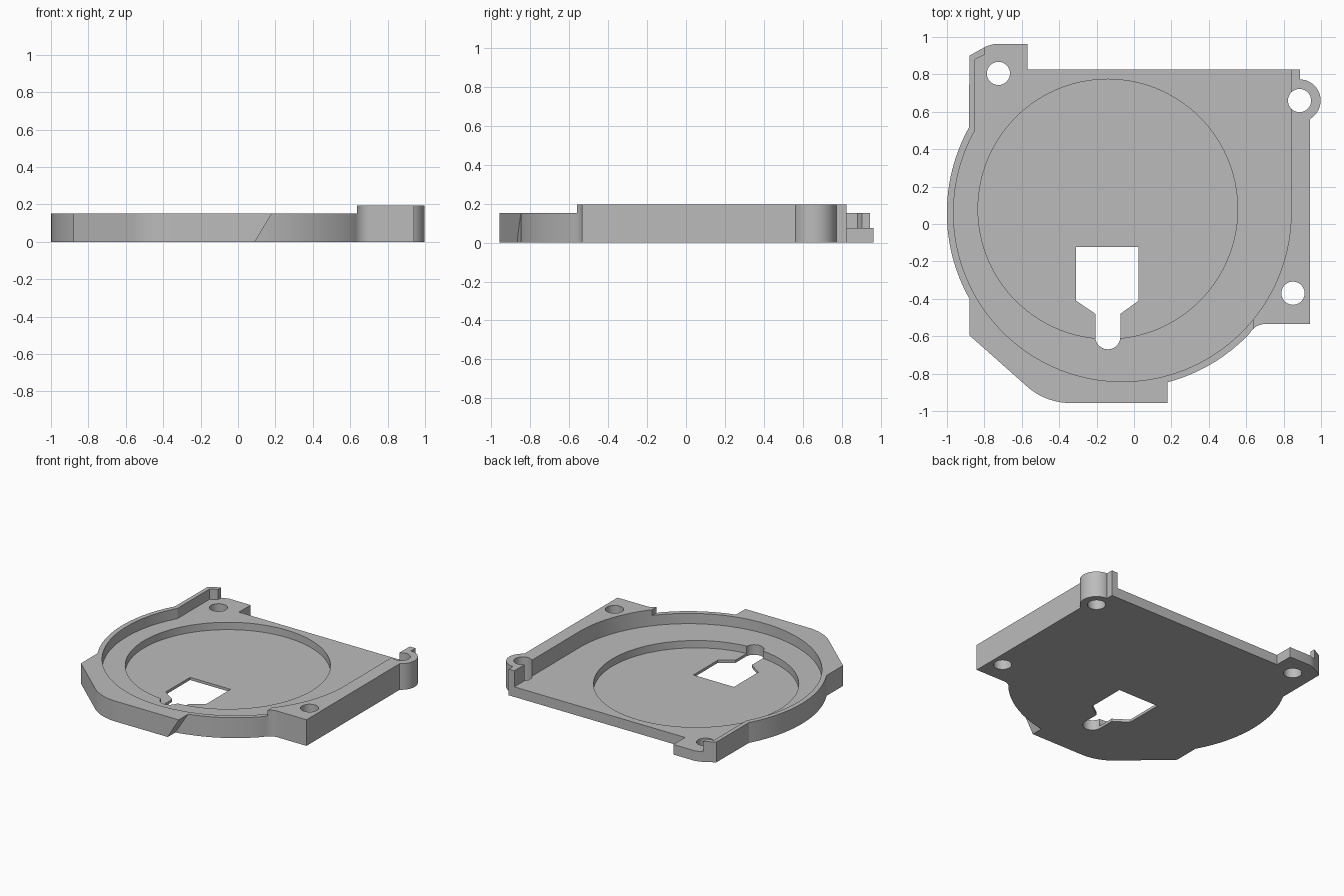
import bpy
import bmesh
from math import sin, cos, radians, atan2, degrees
from mathutils import Vector

cube = bpy.data.objects.get("Cube")
if cube:
    bpy.data.objects.remove(cube, do_unlink=True)

CENTRE = (-0.0625, 0.06)
R_OUT, R_IN = 0.938, 0.9025
FLOOR, RIM, WALL = 0.075, 0.152, 0.195

grey = bpy.data.materials.new("plain grey")
grey.use_nodes = True
colour = (0.5, 0.5, 0.5, 1)
grey.diffuse_color = colour
grey.node_tree.nodes["Principled BSDF"].inputs["Base Color"].default_value = colour


def arc(c, r, a, b, n):
    """Points on a circle from angle a to angle b, in degrees."""
    return [(c[0] + r * cos(radians(a + (b - a) * i / n)),
             c[1] + r * sin(radians(a + (b - a) * i / n))) for i in range(n + 1)]


def angle_at(x, y):
    return degrees(atan2(y - CENTRE[1], x - CENTRE[0])) % 360


def prism(name, points, low, high, along_y=False):
    """Extrude a flat profile along z, or an x-z profile along y."""
    bm = bmesh.new()
    place = (lambda p: (p[0], low, p[1])) if along_y else (lambda p: (p[0], p[1], low))
    face = bm.faces.new([bm.verts.new(place(p)) for p in points])
    top = bmesh.ops.extrude_face_region(bm, geom=[face])
    move = Vector((0, high - low, 0)) if along_y else Vector((0, 0, high - low))
    bmesh.ops.translate(bm, vec=move,
                        verts=[v for v in top["geom"] if isinstance(v, bmesh.types.BMVert)])
    bmesh.ops.recalc_face_normals(bm, faces=bm.faces)
    mesh = bpy.data.meshes.new(name)
    bm.to_mesh(mesh)
    bm.free()
    mesh.materials.append(grey)
    ob = bpy.data.objects.new(name, mesh)
    bpy.context.collection.objects.link(ob)
    return ob


def cut(target, cutter):
    """Subtract the cutter and remove it."""
    mod = target.modifiers.new("cut", "BOOLEAN")
    mod.operation = "DIFFERENCE"
    mod.solver = "EXACT"
    mod.object = cutter
    bpy.context.view_layer.objects.active = target
    bpy.ops.object.modifier_apply(modifier=mod.name)
    bpy.data.objects.remove(cutter, do_unlink=True)


# Full outline of the housing, clockwise from the back right corner
outline = [(-0.88, 0.90), (-0.79, 0.95), (-0.745, 0.963), (-0.57, 0.963),
           (-0.57, 0.825), (0.887, 0.825), (0.887, 0.772)]
outline += arc((0.885, 0.66), 0.113, 85, -60, 24)
outline += [(0.94, -0.535)]
outline += arc((0.70, -0.625), 0.09, 90, 142, 8)
outline += arc(CENTRE, R_OUT, angle_at(0.615, -0.59), angle_at(0.18, -0.846), 20)
outline += [(0.18, -0.957)]
outline += arc((-0.34, -0.607), 0.35, 270, 231, 10)
outline += [(-0.88, -0.595)]
outline += arc(CENTRE, R_OUT, angle_at(-0.88, -0.40), angle_at(-0.88, 0.515), 32)
housing = prism("housing", outline, 0, WALL)

# Lower rim everywhere except the tall left side wall
cut(housing, prism("rim_step", [(-2, -2), (0.637, -2), (0.637, 2), (-2, 2)], RIM, 1))

# Main pocket, open at the back
pocket = arc(CENTRE, R_IN, angle_at(-0.85, 0.50), 360, 90)
pocket += [(0.84, 1.2), (-0.80, 1.2), (-0.80, 0.905), (-0.85, 0.88)]
cut(housing, prism("pocket", pocket, FLOOR, 1))

# Round recess in the floor
cut(housing, prism("recess", arc((-0.14, 0.08), 0.694, 0, 357, 119), 0.02, 1))

# Screw holes
for x, y in ((-0.725, 0.805), (0.885, 0.66), (0.85, -0.37)):
    cut(housing, prism("screw_hole", arc((x, y), 0.062, 0, 350, 35), -1, 1))

# Keyhole opening with a rounded slot end
keyhole = [(-0.31, -0.41), (-0.31, -0.123), (0.025, -0.123), (0.025, -0.41), (-0.073, -0.48)]
keyhole += arc((-0.14, -0.603), 0.067, 0, -180, 18)
keyhole += [(-0.207, -0.48)]
cut(housing, prism("keyhole", keyhole, -1, 1))

# Sloping undercut at the end of the front tab
wedge = prism("undercut", [(0.084, -0.01), (0.186, 0.16), (0.186, -0.01)], -1.2, -0.5, True)
cut(wedge, prism("keep_disc", arc(CENTRE, R_OUT + 0.002, 0, 358, 179), -1, 1))
cut(housing, wedge)

# Smooth the curved walls and keep the edges sharp
bpy.ops.object.select_all(action="DESELECT")
housing.select_set(True)
bpy.context.view_layer.objects.active = housing
bpy.ops.object.shade_smooth_by_angle(angle=radians(25))
